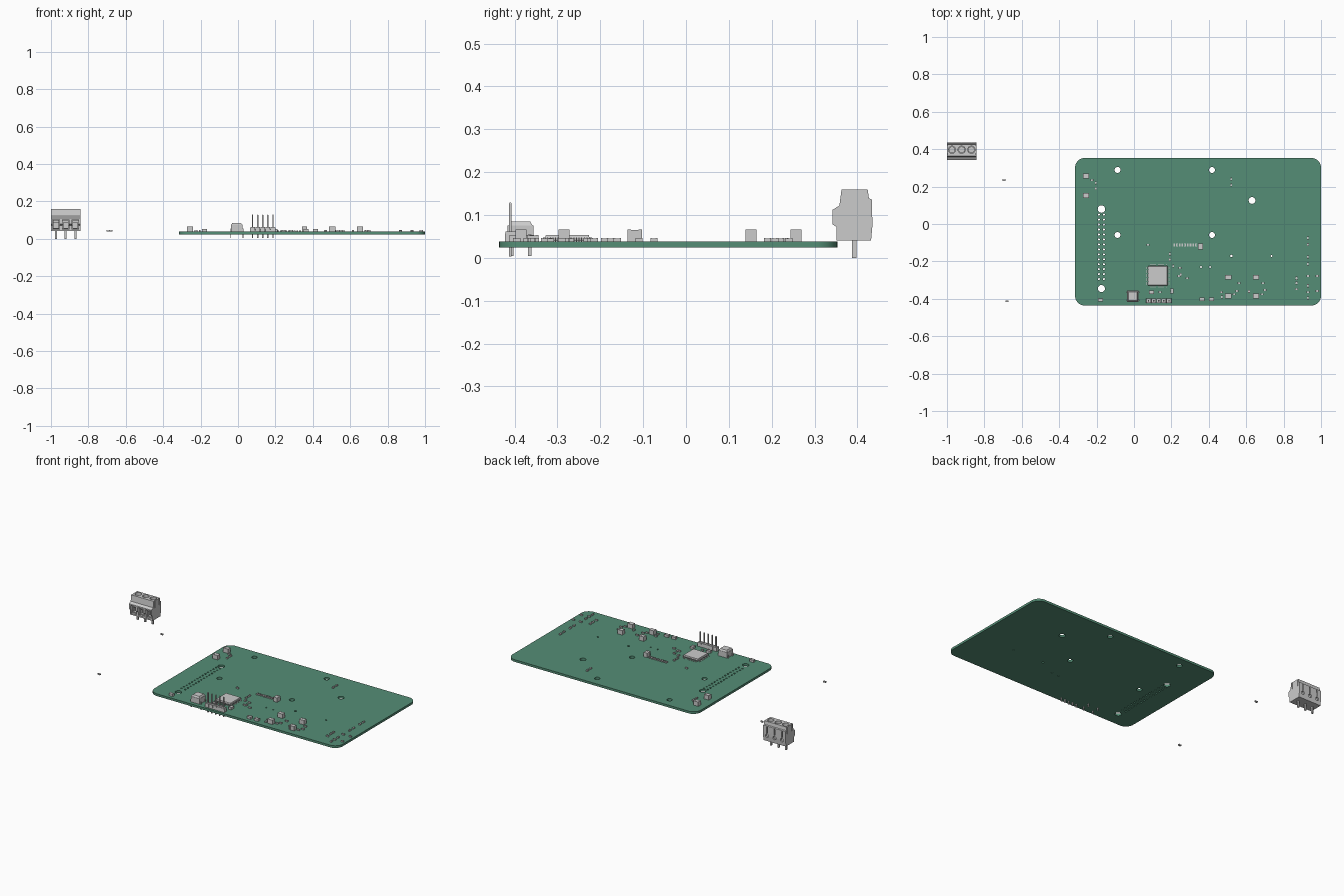
import bpy, bmesh, math
from mathutils import Matrix, Vector

if "Cube" in bpy.data.objects:
    bpy.data.objects.remove(bpy.data.objects["Cube"])

TOP, BOT = 0.038, 0.024   # board faces


def box(bm, x, y, z0, z1, sx, sy, taper=1.0):
    """Box centred on x, y between z0 and z1; taper scales the top."""
    ring = [(-1, -1), (1, -1), (1, 1), (-1, 1)]
    lo = [bm.verts.new((x + a * sx / 2, y + b * sy / 2, z0)) for a, b in ring]
    hi = [bm.verts.new((x + a * sx / 2 * taper, y + b * sy / 2 * taper, z1)) for a, b in ring]
    bm.faces.new(lo[::-1])
    bm.faces.new(hi)
    for i in range(4):
        j = (i + 1) % 4
        bm.faces.new((lo[i], lo[j], hi[j], hi[i]))


def rod(bm, centre, r, length, axis='Z', seg=24):
    rot = Matrix.Rotation(math.pi / 2, 4, 'X') if axis == 'Y' else Matrix()
    bmesh.ops.create_cone(bm, cap_ends=True, segments=seg, radius1=r, radius2=r,
                          depth=length, matrix=Matrix.Translation(centre) @ rot)


def finish(bm, name, smooth=False):
    me = bpy.data.meshes.new(name)
    bm.normal_update()
    bm.to_mesh(me)
    bm.free()
    ob = bpy.data.objects.new(name, me)
    bpy.context.collection.objects.link(ob)
    if smooth:
        activate(ob)
        bpy.ops.object.shade_smooth_by_angle(angle=math.radians(30))
    return ob


def activate(ob):
    bpy.ops.object.select_all(action='DESELECT')
    ob.select_set(True)
    bpy.context.view_layer.objects.active = ob


# Circuit board: filled flat outline with drilled holes
curve = bpy.data.curves.new("circuit_board", 'CURVE')
curve.dimensions, curve.fill_mode = '2D', 'BOTH'
curve.extrude = (TOP - BOT) / 2


def loop(pts):
    s = curve.splines.new('POLY')
    s.points.add(len(pts) - 1)
    for p, (x, y) in zip(s.points, pts):
        p.co = (x, y, 0, 1)
    s.use_cyclic_u = True


def arc(cx, cy, r, a0, a1, n):
    return [(cx + r * math.cos(math.radians(a0 + (a1 - a0) * i / n)),
             cy + r * math.sin(math.radians(a0 + (a1 - a0) * i / n))) for i in range(n + 1)]


X0, X1, Y0, Y1, R = -0.315, 1.0, -0.436, 0.353, 0.052
loop(arc(X1 - R, Y1 - R, R, 0, 90, 10) + arc(X0 + R, Y1 - R, R, 90, 180, 10)
     + arc(X0 + R, Y0 + R, R, 180, 270, 10) + arc(X1 - R, Y0 + R, R, 270, 360, 10))
holes = [(-.088, .289, .016), (.417, .289, .016), (-.088, -.059, .016), (.417, -.059, .016),
         (.631, .126, .018), (-.174, .08, .02), (-.174, -.345, .019),
         (.521, -.171, .007), (.735, -.171, .005), (.358, -.23, .005), (.406, -.23, .005)]
holes += [(x, .05 - i * .0265, .0055) for x in (-.188, -.161) for i in range(14)]
for x, y, r in holes:
    loop(arc(x, y, r, 0, 360, 24 if r > .01 else 12)[:-1])
board = bpy.data.objects.new("circuit_board", curve)
board.location.z = (TOP + BOT) / 2
bpy.context.collection.objects.link(board)
activate(board)
bpy.ops.object.convert(target='MESH')
board = bpy.context.object
bpy.ops.object.shade_smooth_by_angle(angle=math.radians(30))
green = bpy.data.materials.new("board_green")
green.diffuse_color = (0.09, 0.27, 0.18, 1)
green.use_nodes = True
green.node_tree.nodes["Principled BSDF"].inputs["Base Color"].default_value = green.diffuse_color
board.data.materials.clear()
board.data.materials.append(green)


# Two-terminal chip parts: body with slightly larger metal ends
def chips(name, places, length, width, height):
    bm = bmesh.new()
    for x, y, upright in places:
        for off, l, grow in ((0, .56, 0), (-.38, .24, .0008), (.38, .24, .0008)):
            a, b = length * l, width + grow
            dx, dy = (0, off * length) if upright else (off * length, 0)
            box(bm, x + dx, y + dy, TOP, TOP + height + grow, b if upright else a, a if upright else b)
    finish(bm, name)


chips("large_capacitors", [(-.257, .257, 0), (-.257, .152, 0), (.503, -.285, 0), (.652, -.285, 0),
                           (.503, -.385, 0), (.652, -.385, 0), (.356, -.12, 1)], .034, .025, .027)
chips("medium_parts", [(.364, -.403, 0), (.414, -.403, 0), (-.179, -.406, 0), (.094, -.364, 0),
                       (.203, -.358, 1)], .027, .018, .014)
across = [(.93, -.278), (.93, -.364), (.98, -.278), (.98, -.358), (.869, -.348), (.562, -.316),
          (.55, -.358), (.69, -.316), (.70, -.353), (.535, -.375), (.685, -.375), (.075, -.112),
          (.14, -.364), (.245, -.235), (.24, -.278), (.285, -.29), (-.225, .235), (.467, -.365),
          (-.695, .235), (-.68, -.413)]
along = [(.93, -.075), (.93, -.11), (.93, -.176), (.93, -.214), (.869, -.29), (.869, -.316),
         (.93, -.33), (.93, -.395), (.52, .24), (.52, .208), (-.205, .22), (-.205, .19),
         (.192, -.16), (.192, -.19), (.25, -.27), (.21, -.225), (.615, -.36), (.47, -.39)]
chips("small_parts", [(x, y, 0) for x, y in across] + [(x, y, 1) for x, y in along],
      .0167, .0085, .0075)
chips("small_part_row", [(.215 + .0145 * i, -.112, 1) for i in range(9)], .0167, .0085, .006)

# Square microcontroller with gull-wing leads on four sides
bm = bmesh.new()
cx, cy = .126, -.277
box(bm, cx, cy, .0395, .0465, .1, .1, 1.04)
box(bm, cx, cy, .0465, .0535, .104, .104, .96)
finish(bm, "main_chip")
bm = bmesh.new()
for side in range(4):
    start = len(bm.verts)
    for i in range(16):
        t = (i - 7.5) * .0061
        box(bm, t, .0535, .0455, .047, .0023, .006)
        box(bm, t, .0565, TOP, .047, .0023, .0015)
        box(bm, t, .0595, TOP, .0395, .0023, .006)
    bm.verts.ensure_lookup_table()
    bmesh.ops.transform(bm, verts=bm.verts[start:], matrix=Matrix.Translation((cx, cy, 0))
                        @ Matrix.Rotation(side * math.pi / 2, 4, 'Z'))
finish(bm, "main_chip_leads")

# Five-pin header: plastic cells and square pins
bm, pins = bmesh.new(), bmesh.new()
for i in range(5):
    x, y = .078 + .0272 * i, -.41
    box(bm, x, y, TOP, .062, .0265, .025, .93)
    box(pins, x, y, .006, .126, .0066, .0066)
    box(pins, x, y, .126, .129, .0066, .0066, .5)
    box(pins, x, y, .003, .006, .0066, .0066)
finish(bm, "header_housing")
finish(pins, "header_pins")

# Push button: case, raised cap and four legs
bm = bmesh.new()
bx, by = -.007, -.386
box(bm, bx, by, .04, .075, .062, .06)
box(bm, bx, by, .075, .085, .058, .056, .8)
finish(bm, "button_case")
bm = bmesh.new()
for sx in (-1, 1):
    for sy in (-1, 1):
        box(bm, bx + sx * .034, by + sy * .021, .004, .055, .004, .008)
finish(bm, "button_legs")

# Three-way terminal block: side profile extruded across x
profile = [(.351, .041), (.351, .072), (.342, .078), (.342, .112), (.358, .122), (.363, .16),
           (.424, .16), (.427, .139), (.434, .136), (.435, .075), (.432, .041)]
bm = bmesh.new()
face = bm.faces.new([bm.verts.new((-1.0, y, z)) for y, z in profile])
ext = bmesh.ops.extrude_face_region(bm, geom=[face])
bmesh.ops.translate(bm, vec=Vector((.157, 0, 0)),
                    verts=[v for v in ext['geom'] if isinstance(v, bmesh.types.BMVert)])
bmesh.ops.recalc_face_normals(bm, faces=bm.faces)
block = finish(bm, "terminal_block")

# Cutters: screw wells, wire entries, rear test holes and side grooves
ways = [-.9735, -.9215, -.8695]
bm = bmesh.new()
for x in ways:
    rod(bm, (x, .397, .15), .0195, .06)
    box(bm, x, .355, .05, .104, .036, .05)
    rod(bm, (x, .435, .075), .011, .02, 'Y')
    box(bm, x, .435, .09, .13, .006, .02)
for x in (-1.0, -.843):
    for y in (.374, .421):
        box(bm, x, y, .116, .17, .007, .005)
cutter = finish(bm, "block_cutter")
mod = block.modifiers.new("openings", 'BOOLEAN')
mod.operation, mod.solver, mod.object = 'DIFFERENCE', 'EXACT', cutter
activate(block)
bpy.ops.object.modifier_apply(modifier=mod.name)
bpy.ops.object.shade_smooth_by_angle(angle=math.radians(20))
bpy.data.objects.remove(cutter)

# Slotted screws, wire clamps and solder pins
screws, metal = bmesh.new(), bmesh.new()
for x in ways:
    rod(screws, (x, .397, .127), .017, .016)
    for s in (-1, 1):
        box(screws, x + s * .009, .397, .134, .139, .012, .022)
    box(metal, x, .373, .052, .058, .028, .024)
    box(metal, x, .373, .088, .1, .028, .024)
    for s in (-1, 1):
        box(metal, x + s * .0145, .373, .052, .1, .004, .024)
    box(metal, x, .393, 0, .045, .0105, .0105)
finish(screws, "terminal_screws", True)
finish(metal, "terminal_clamps_and_pins")
